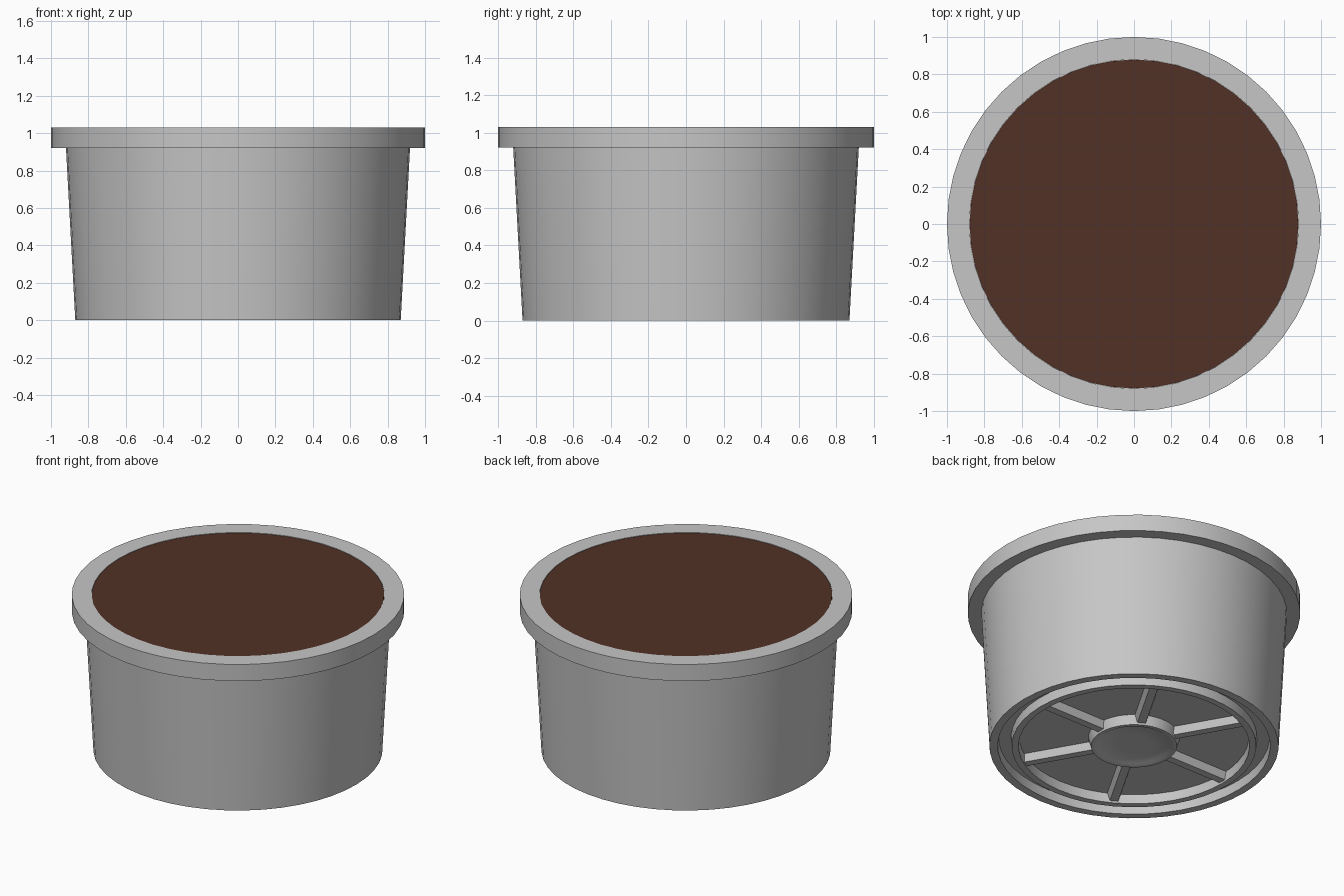
import bpy, bmesh, math
from mathutils import Matrix

if "Cube" in bpy.data.objects:
    bpy.data.objects.remove(bpy.data.objects["Cube"])

SIDES = 48


def material(name, rgb):
    m = bpy.data.materials.new(name)
    m.diffuse_color = (*rgb, 1)
    m.use_nodes = True
    m.node_tree.nodes["Principled BSDF"].inputs["Base Color"].default_value = m.diffuse_color
    return m


grey = material("grey plastic", (0.565, 0.565, 0.565))
brown = material("brown film", (0.084, 0.031, 0.020))


def finish(name, bm, mat):
    bmesh.ops.remove_doubles(bm, verts=bm.verts, dist=1e-5)
    bmesh.ops.recalc_face_normals(bm, faces=bm.faces)
    me = bpy.data.meshes.new(name)
    bm.to_mesh(me)
    bm.free()
    me.materials.append(mat)
    ob = bpy.data.objects.new(name, me)
    bpy.context.collection.objects.link(ob)
    bpy.ops.object.select_all(action='DESELECT')
    ob.select_set(True)
    bpy.context.view_layer.objects.active = ob
    bpy.ops.object.shade_smooth_by_angle(angle=math.radians(30))
    return ob


def lathe(name, profile, mat, closed=False):
    """Spin a (radius, height) profile around z."""
    bm = bmesh.new()
    rings = []
    for r, z in profile:
        if r == 0:
            rings.append([bm.verts.new((0, 0, z))] * SIDES)
        else:
            rings.append([bm.verts.new((r * math.cos(2 * math.pi * i / SIDES),
                                        r * math.sin(2 * math.pi * i / SIDES), z))
                          for i in range(SIDES)])
    pairs = list(zip(rings, rings[1:]))
    if closed:
        pairs.append((rings[-1], rings[0]))
    for a, b in pairs:
        for i in range(SIDES):
            j = (i + 1) % SIDES
            bm.faces.new(list(dict.fromkeys((a[i], a[j], b[j], b[i]))))
    return finish(name, bm, mat)


# Tapered cup with a grooved, recessed underside
lathe("cup_body", [(0, 0.06), (0.69, 0.06), (0.695, 0), (0.736, 0), (0.74, 0.06),
                   (0.815, 0.06), (0.82, 0), (0.87, 0), (0.92, 0.925), (0, 0.925)], grey)

# Overhanging rim
lathe("rim", [(0.90, 0.92), (1.0, 0.92), (1.0, 1.03), (0.88, 1.03), (0.88, 0.92)], grey, True)

# Lid film, almost flush with the rim
lathe("lid_film", [(0, 1.0), (0.879, 1.0), (0.879, 1.027), (0, 1.027)], brown)

# Hub in the middle of the underside, slightly dished
lathe("base_hub", [(0, 0.07), (0.278, 0.07), (0.258, 0), (0.235, 0),
                   (0.22, 0.008), (0.1, 0.012), (0, 0.008)], grey)

# Six tapered ribs between hub and ring
bm = bmesh.new()
for k in range(6):
    geo = bmesh.ops.create_cube(bm, size=1)["verts"]
    for v in geo:
        low = v.co.z < 0
        half = 0.025 if low else 0.045
        v.co = (0.25 if v.co.x < 0 else 0.71,
                half if v.co.y > 0 else -half,
                0.012 if low else 0.07)
    bmesh.ops.rotate(bm, verts=geo, matrix=Matrix.Rotation(k * math.pi / 3, 3, 'Z'))
finish("base_ribs", bm, grey)
